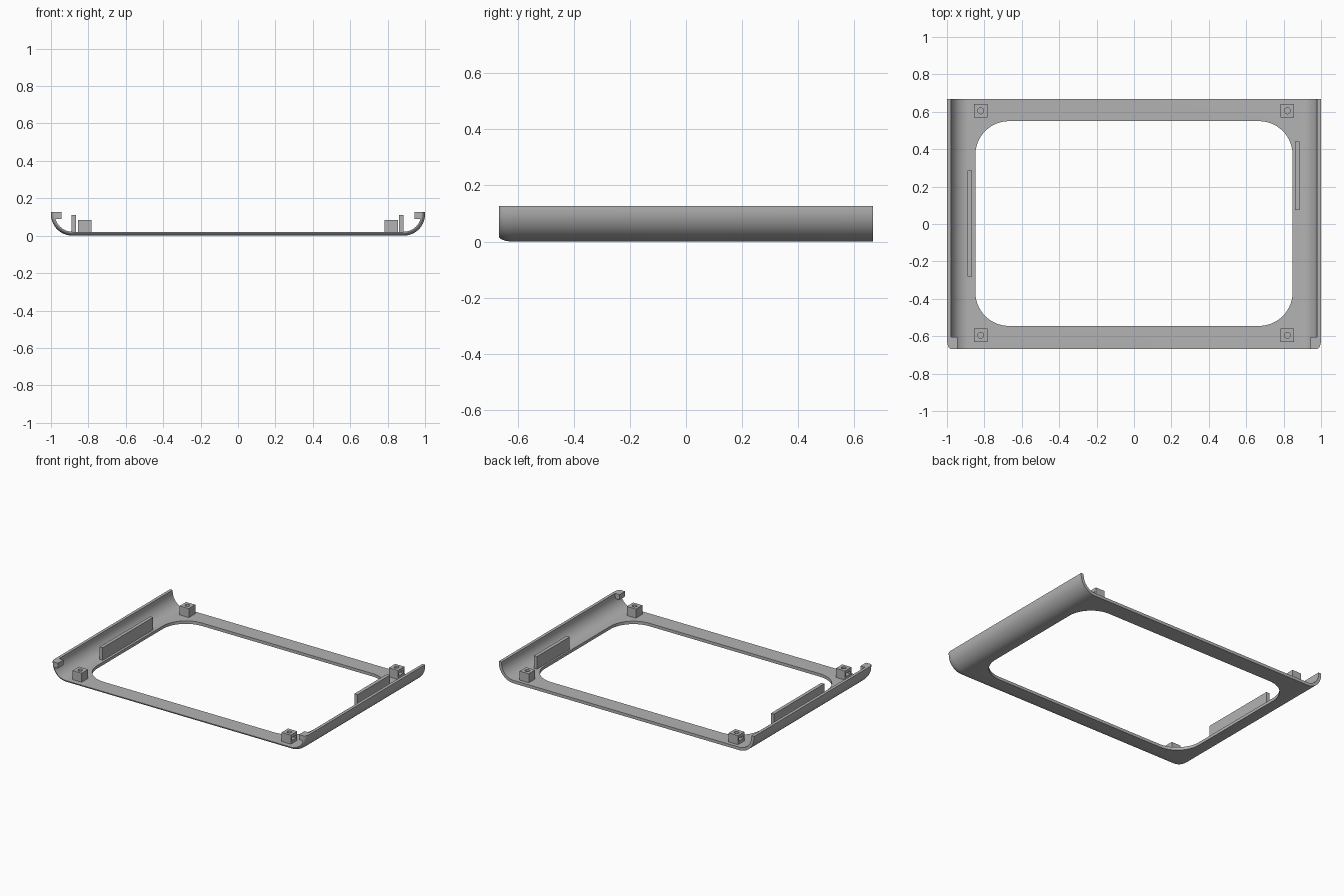
import bpy, bmesh, math

if "Cube" in bpy.data.objects:
    bpy.data.objects.remove(bpy.data.objects["Cube"])

grey = bpy.data.materials.new("mid_grey")
grey.diffuse_color = (0.45, 0.45, 0.45, 1)
grey.use_nodes = True
grey.node_tree.nodes["Principled BSDF"].inputs["Base Color"].default_value = grey.diffuse_color

TOP, RADIUS, WALL = 0.127, 0.115, 0.021
FRONT, BACK = -0.667, 0.667


def finish(name, bm):
    bmesh.ops.recalc_face_normals(bm, faces=bm.faces)
    mesh = bpy.data.meshes.new(name)
    bm.to_mesh(mesh)
    bm.free()
    mesh.materials.append(grey)
    ob = bpy.data.objects.new(name, mesh)
    bpy.context.collection.objects.link(ob)
    return ob


def box(name, x0, x1, y0, y1, z0, z1):
    bm = bmesh.new()
    bmesh.ops.create_cube(bm, size=1)
    for v in bm.verts:
        v.co = ((x0 + x1) / 2 + v.co.x * (x1 - x0),
                (y0 + y1) / 2 + v.co.y * (y1 - y0),
                (z0 + z1) / 2 + v.co.z * (z1 - z0))
    return finish(name, bm)


def prism(name, outline, z0, z1):
    bm = bmesh.new()
    face = bm.faces.new([bm.verts.new((x, y, z0)) for x, y in outline])
    ext = bmesh.ops.extrude_face_region(bm, geom=[face])
    for v in ext["geom"]:
        if isinstance(v, bmesh.types.BMVert):
            v.co.z = z1
    return finish(name, bm)


def cut(ob, cutter):
    mod = ob.modifiers.new("cut", 'BOOLEAN')
    mod.operation, mod.solver, mod.object = 'DIFFERENCE', 'EXACT', cutter
    select(ob)
    bpy.ops.object.modifier_apply(modifier=mod.name)
    bpy.data.objects.remove(cutter)


def select(ob):
    bpy.ops.object.select_all(action='DESELECT')
    ob.select_set(True)
    bpy.context.view_layer.objects.active = ob


def channel(inset, steps=14):
    """U-shaped line across the tray, moved inward by inset."""
    r = RADIUS - inset
    cx = 1 - RADIUS
    half = [(cx + r, TOP)]
    for i in range(steps + 1):
        a = math.pi / 2 * i / steps
        half.append((cx + r * math.cos(a), RADIUS - r * math.sin(a)))
    return half + [(-x, z) for x, z in reversed(half)]


# Curved tray: U section swept front to back, with a rounded lower front edge
stations = [(BACK, 0.0)]
for i in range(7):
    t = i / 6
    stations.append((-0.617 + (FRONT + 0.617) * math.sin(t * math.pi / 2),
                     0.019 * (1 - math.cos(t * math.pi / 2))))
bm = bmesh.new()
rings = []
for y, inset in stations:
    section = channel(inset) + channel(WALL)[::-1]
    rings.append([bm.verts.new((x, y, z)) for x, z in section])
n = len(rings[0])
for a, b in zip(rings, rings[1:]):
    for i in range(n):
        j = (i + 1) % n
        bm.faces.new((a[i], a[j], b[j], b[i]))
for ring in (rings[0], rings[-1]):
    for i in range(n // 2 - 1):
        bm.faces.new((ring[i], ring[i + 1], ring[n - 2 - i], ring[n - 1 - i]))
tray = finish("tray_frame", bm)

# Rounded window opening through the floor
R, W, Y0, Y1 = 0.18, 0.848, -0.545, 0.55
outline = []
for q, (cx, cy) in enumerate([(W - R, Y1 - R), (R - W, Y1 - R),
                              (R - W, Y0 + R), (W - R, Y0 + R)]):
    for i in range(15):
        a = math.pi / 2 * (q + i / 14)
        outline.append((cx + R * math.cos(a), cy + R * math.sin(a)))
cut(tray, prism("opening_cutter", outline, -0.1, 0.1))
select(tray)
bpy.ops.object.shade_smooth_by_angle(angle=math.radians(30))

# Screw posts with a vertical hole and a nut slot on the outer side
for side, sx in (("left", -1), ("right", 1)):
    for end, y in (("front", -0.595), ("back", 0.605)):
        x = sx * 0.82
        post = box(f"screw_post_{end}_{side}", x - 0.036, x + 0.036,
                   y - 0.036, y + 0.036, 0.015, 0.085)
        xs = sorted((x - sx * 0.02, x + sx * 0.06))
        cut(post, box("slot_cutter", *xs, y - 0.024, y + 0.024, 0.042, 0.062))
        circle = [(x + 0.016 * math.cos(i * math.pi / 8),
                   y + 0.016 * math.sin(i * math.pi / 8)) for i in range(16)]
        cut(post, prism("hole_cutter", circle, 0.03, 0.12))
    # Small hook block at the front end of each side wall
    xs = sorted((sx * 0.945, sx * 0.981))
    box(f"front_hook_{side}", *xs, FRONT, -0.605, 0.09, TOP)

# Upright locating ribs
box("rib_left", -0.889, -0.865, -0.28, 0.285, 0.012, 0.11)
box("rib_right", 0.86, 0.885, 0.075, 0.44, 0.012, 0.11)
